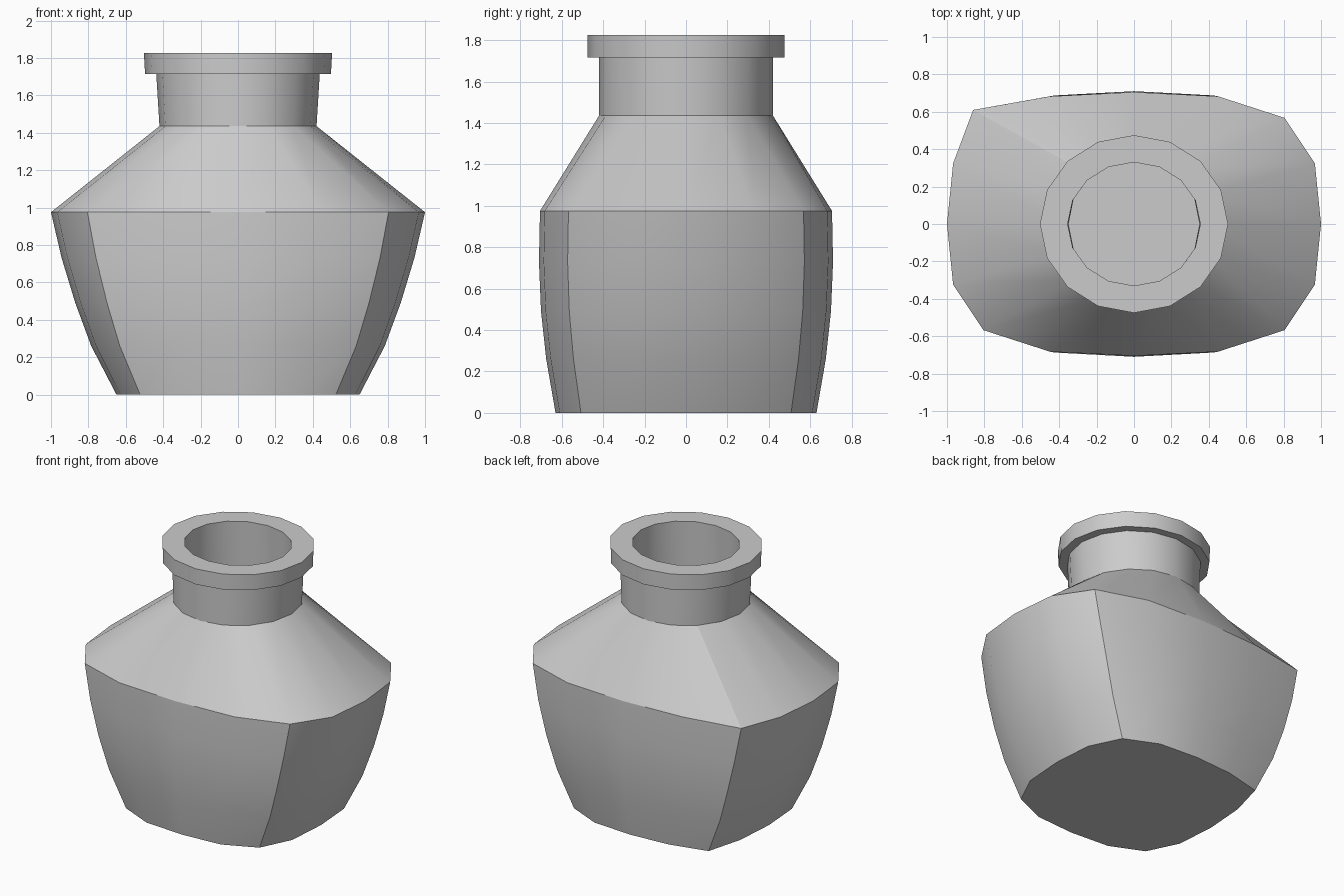
import bpy, bmesh, math

if "Cube" in bpy.data.objects:
    bpy.data.objects.remove(bpy.data.objects["Cube"])

# Boxy rounded cross-section at the shoulder (unit half sizes), quarter mirrored to all sides
quarter = [(1.0, 0.0), (0.967, 0.46), (0.805, 0.805), (0.45, 0.968)]
outline = []
for k, (sx, sy) in enumerate([(1, 1), (-1, 1), (-1, -1), (1, -1)]):
    if k % 2 == 0:
        outline += [(sx * x, sy * y) for x, y in quarter] + [(0, sy)]
    else:
        outline += [(sx * x, sy * y) for x, y in reversed(quarter[1:])]
outline = [p for i, p in enumerate(outline) if p not in outline[:i]]
outline[6] = (-0.86, 0.865)  # back left corner is pulled out slightly

circle = [(math.cos(math.tau * i / 16), math.sin(math.tau * i / 16)) for i in range(16)]

# Profile from outer base, over the lip, down to the inner floor: section, half x, half y, z
profile = [
    (outline, 0.65, 0.63, 0.0),
    (outline, 0.785, 0.675, 0.26),
    (outline, 0.87, 0.70, 0.49),
    (outline, 0.943, 0.71, 0.73),
    (outline, 1.0, 0.705, 0.975),   # shoulder edge
    (circle, 0.42, 0.42, 1.435),    # neck
    (circle, 0.437, 0.42, 1.715),
    (circle, 0.497, 0.475, 1.715),  # lip
    (circle, 0.503, 0.475, 1.825),
    (circle, 0.355, 0.33, 1.825),   # mouth
    (circle, 0.35, 0.345, 1.40),
    (outline, 0.90, 0.62, 0.95),    # inside of the body
    (outline, 0.77, 0.61, 0.49),
    (outline, 0.57, 0.55, 0.08),
]

bm = bmesh.new()
rings = [[bm.verts.new((x * rx, y * ry, z)) for x, y in sec] for sec, rx, ry, z in profile]
for a, b in zip(rings, rings[1:]):
    for i in range(16):
        j = (i + 1) % 16
        bm.faces.new((a[i], a[j], b[j], b[i]))
bm.faces.new(rings[0][::-1])   # base
bm.faces.new(rings[-1])        # inner floor
bmesh.ops.recalc_face_normals(bm, faces=bm.faces)

mesh = bpy.data.meshes.new("vase")
bm.to_mesh(mesh)
bm.free()
vase = bpy.data.objects.new("vase", mesh)
bpy.context.collection.objects.link(vase)
bpy.context.view_layer.objects.active = vase
vase.select_set(True)
bpy.ops.object.shade_smooth_by_angle(angle=math.radians(30))
